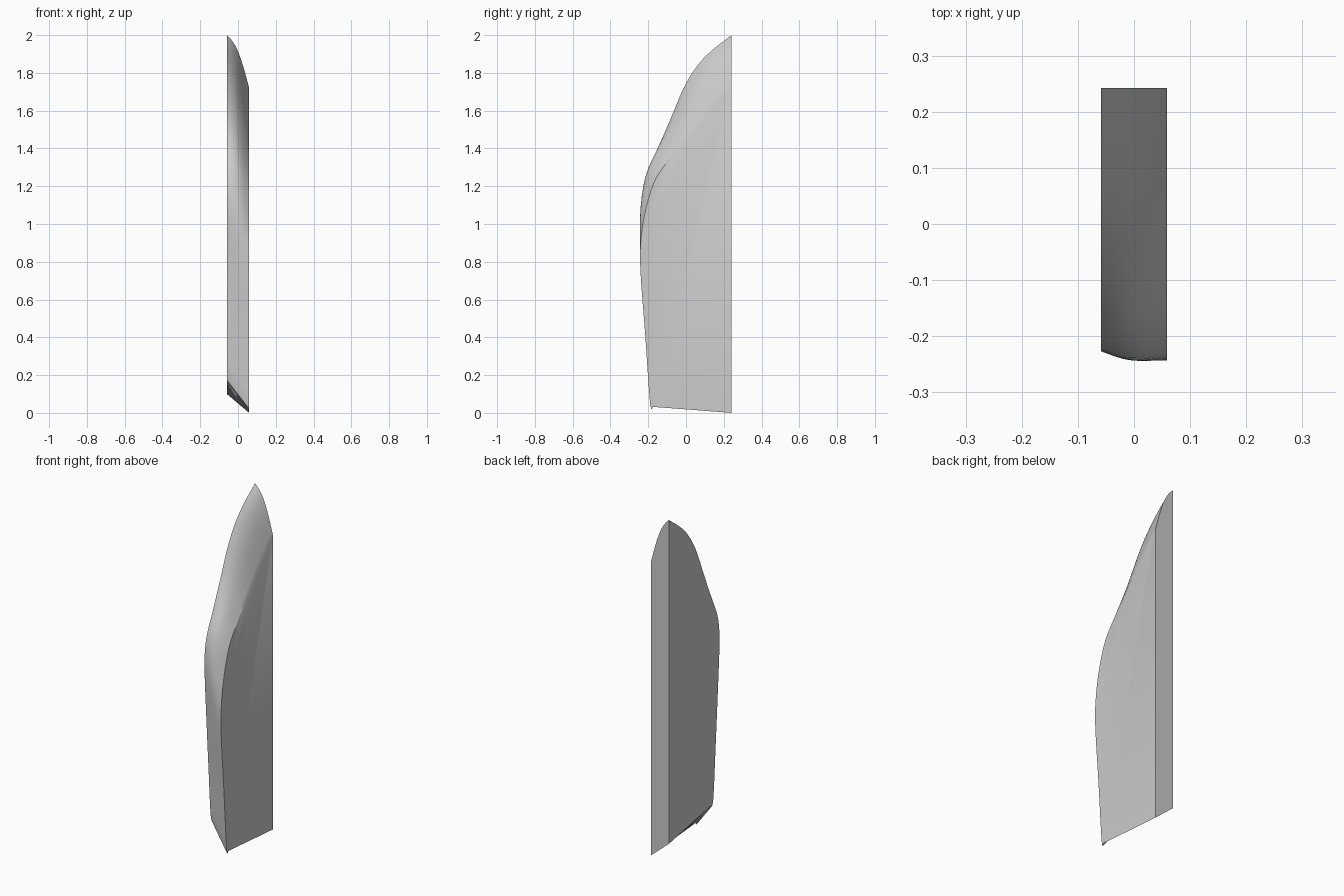
import bpy, bmesh, math
from mathutils import Vector

cube = bpy.data.objects.get("Cube")
if cube:
    bpy.data.objects.remove(cube, do_unlink=True)

HALF = 0.059      # half thickness
BACK = 0.242      # flat back plane
COLS = 12         # strips across the thickness
STEPS = 4         # strips between profile points

# Front profile (y, z) of the short left side, the tall right side, and the bulge between
LEFT = [(-.175, .032), (-.19, .05), (-.215, .4), (-.242, .77), (-.235, .95), (-.205, 1.11),
        (-.16, 1.24), (-.09, 1.34), (0, 1.45), (.09, 1.55), (.16, 1.63), (BACK, 1.72)]
RIGHT = [(-.14, .172), (-.168, .2), (-.19, .5), (-.213, .85), (-.226, 1.08), (-.222, 1.2),
         (-.2, 1.29), (-.15, 1.4), (-.08, 1.56), (0, 1.745), (.1, 1.885), (BACK, 2)]
BULGE = [(0, 0), (0, 0), (0, 0), (-.006, 0), (-.013, .005), (-.015, .01),
         (-.015, .02), (-.02, .02), (-.015, .025), (-.01, .04), (0, .05), (0, .054)]


def smooth_path(points):
    """Pass a soft curve through the points."""
    p = [Vector(q) for q in points]
    p = [p[0]] + p + [p[-1]]
    out = []
    for a, b, c, d in zip(p, p[1:], p[2:], p[3:]):
        for k in range(STEPS):
            t = k / STEPS
            out.append(b + (c - a) * t / 2 + (a * 2 - b * 5 + c * 4 - d) * t * t / 2
                       + (b * 3 - a - c * 3 + d) * t ** 3 / 2)
    return out + [p[-1]]


left, right, bulge = map(smooth_path, (LEFT, RIGHT, BULGE))
bm = bmesh.new()

# Curved front skin plus the lower back edge
columns, base = [], []
for i in range(COLS + 1):
    f = i / COLS
    x = -HALF + 2 * HALF * f
    column = []
    for l, r, b in zip(left, right, bulge):
        p = r.lerp(l, f) + b * math.sin(math.pi * f)
        column.append(bm.verts.new((x, p.x, p.y)))
    columns.append(column)
    base.append(bm.verts.new((x, BACK, 0.1 * (1 - f))))

for i in range(COLS):
    a, b = columns[i], columns[i + 1]
    for j in range(len(a) - 1):
        bm.faces.new((a[j], b[j], b[j + 1], a[j + 1]))
    bm.faces.new((base[i], base[i + 1], b[0], a[0]))      # sloping underside

# Flat sides and flat back
for i in (0, -1):
    bm.faces.new(columns[i] + [base[i]])
bm.faces.new([c[-1] for c in columns] + base[::-1])
bmesh.ops.recalc_face_normals(bm, faces=bm.faces)

mesh = bpy.data.meshes.new("curved_blade")
bm.to_mesh(mesh)
bm.free()
blade = bpy.data.objects.new("curved_blade", mesh)
bpy.context.collection.objects.link(blade)

# Single plain grey
grey = bpy.data.materials.new("light_grey")
grey.use_nodes = True
grey.diffuse_color = (0.6, 0.6, 0.6, 1)
grey.node_tree.nodes["Principled BSDF"].inputs["Base Color"].default_value = (0.6, 0.6, 0.6, 1)
mesh.materials.append(grey)

bpy.ops.object.select_all(action='DESELECT')
blade.select_set(True)
bpy.context.view_layer.objects.active = blade
bpy.ops.object.shade_smooth_by_angle(angle=math.radians(30))
